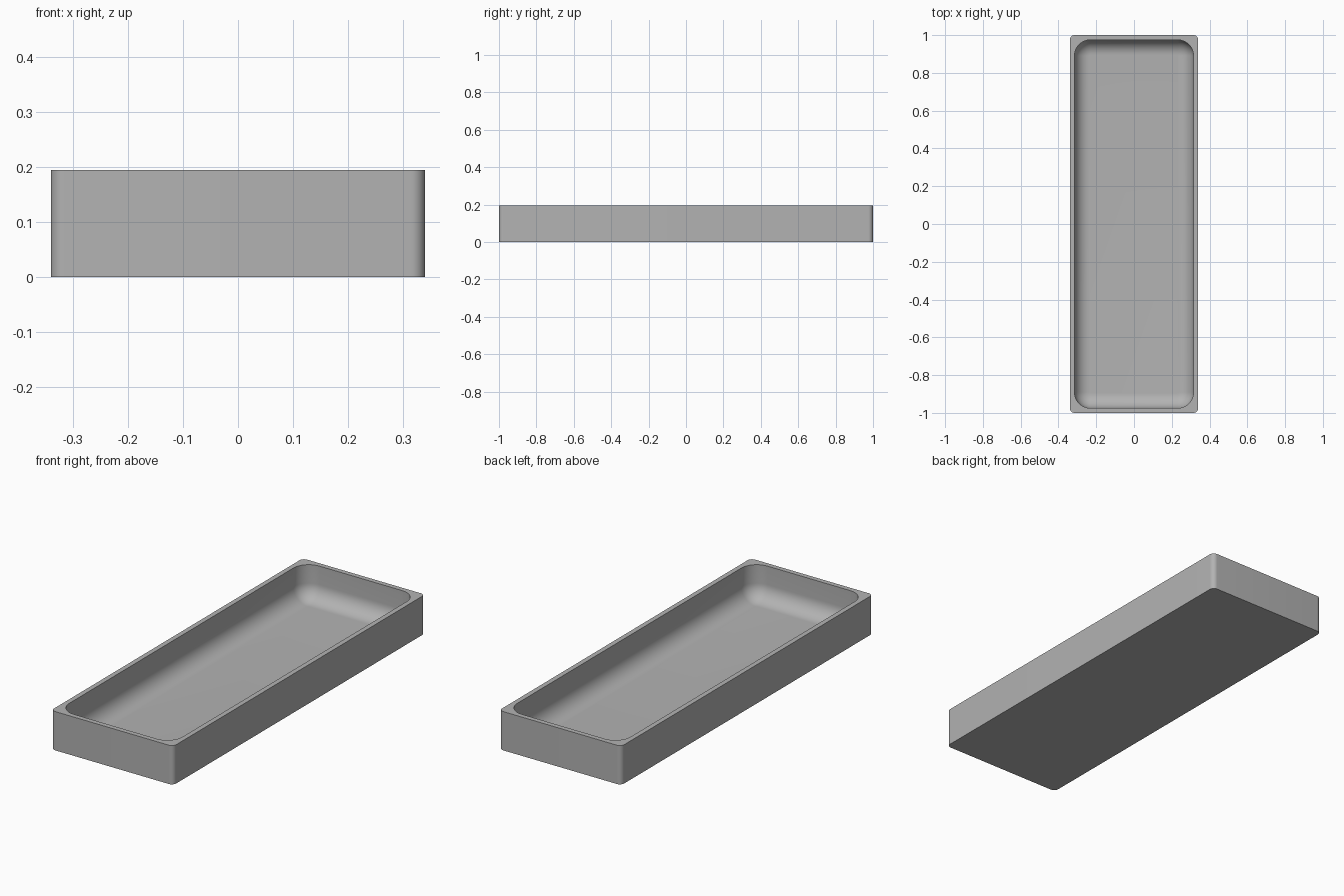
import bpy, bmesh
from math import sin, cos, pi, radians

old = bpy.data.objects.get("Cube")
if old:
    bpy.data.objects.remove(old, do_unlink=True)

HALF_X, HALF_Y, HEIGHT = 0.34, 1.0, 0.195
WALL, FLOOR = 0.025, 0.022
OUTER_R, INNER_R, FILLET = 0.025, 0.085, 0.08
STEPS = 12

grey = bpy.data.materials.new("plain grey")
grey.use_nodes = True
colour = (0.45, 0.45, 0.45, 1)
grey.diffuse_color = colour
grey.node_tree.nodes["Principled BSDF"].inputs["Base Color"].default_value = colour

bm = bmesh.new()


def ring(inset, radius, z):
    """Rounded rectangle, inset from the outside of the tray."""
    hx, hy = HALF_X - inset - radius, HALF_Y - inset - radius
    verts = []
    for k, (sx, sy) in enumerate([(1, 1), (-1, 1), (-1, -1), (1, -1)]):
        for i in range(STEPS + 1):
            a = (k + i / STEPS) * pi / 2
            verts.append(bm.verts.new((sx * hx + radius * cos(a),
                                       sy * hy + radius * sin(a), z)))
    return verts


# Outside wall, flat rim, then the cavity wall
rings = [ring(0, OUTER_R, 0), ring(0, OUTER_R, HEIGHT), ring(WALL, INNER_R, HEIGHT)]

# Rounded transition from the cavity wall to its floor
for i in range(STEPS + 1):
    a = i / STEPS * pi / 2
    shrink = FILLET * (1 - cos(a))
    rings.append(ring(WALL + shrink, INNER_R - shrink, FLOOR + FILLET * (1 - sin(a))))

for lower, upper in zip(rings, rings[1:]):
    n = len(lower)
    for i in range(n):
        j = (i + 1) % n
        bm.faces.new((lower[i], lower[j], upper[j], upper[i]))

# Underside and cavity floor
bm.faces.new(rings[0][::-1])
bm.faces.new(rings[-1])
bmesh.ops.recalc_face_normals(bm, faces=bm.faces)

mesh = bpy.data.meshes.new("tray")
bm.to_mesh(mesh)
bm.free()
mesh.materials.append(grey)
tray = bpy.data.objects.new("tray", mesh)
bpy.context.collection.objects.link(tray)

bpy.ops.object.select_all(action="DESELECT")
tray.select_set(True)
bpy.context.view_layer.objects.active = tray
bpy.ops.object.shade_smooth_by_angle(angle=radians(30))
